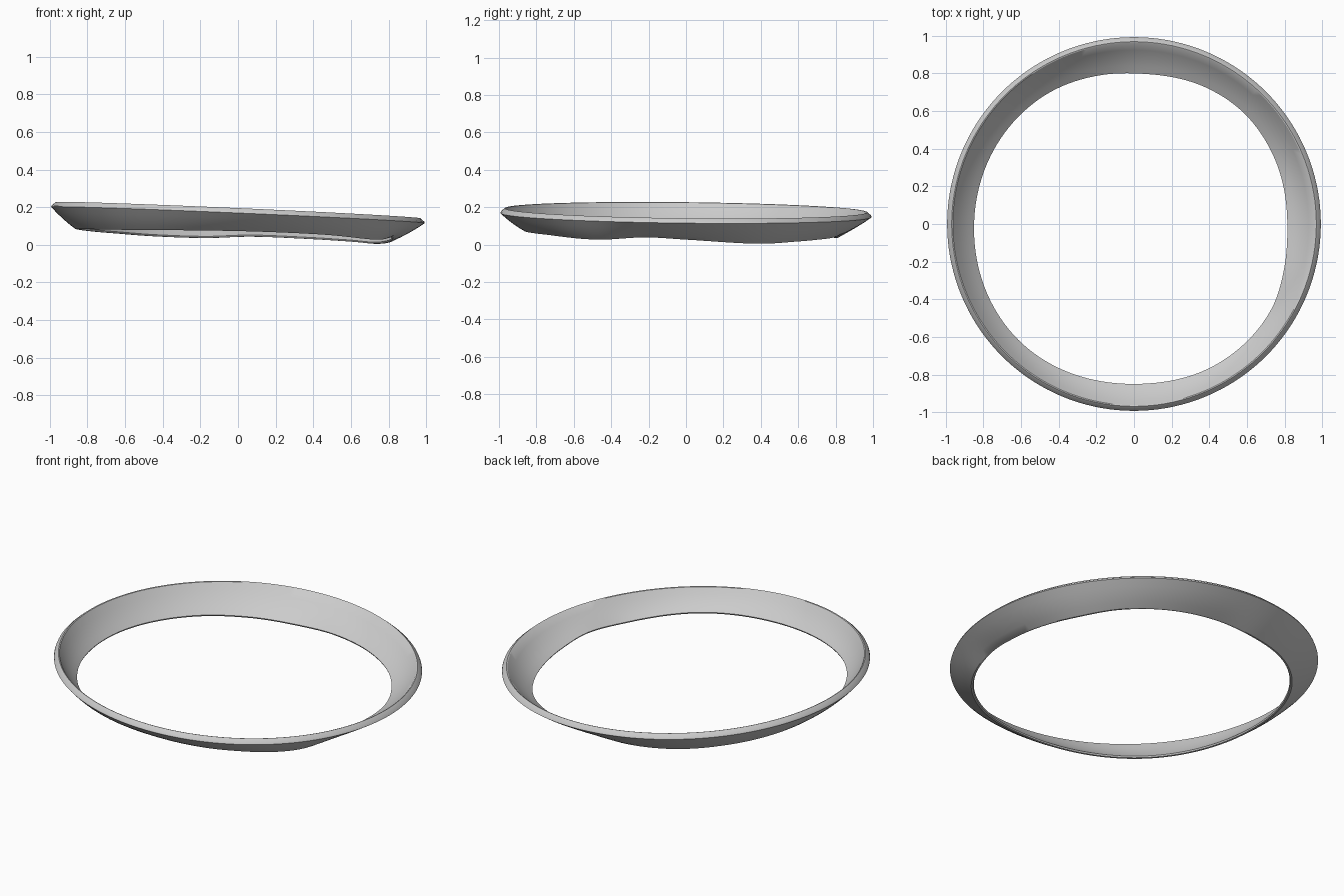
import bpy, bmesh, math

if "Cube" in bpy.data.objects:
    bpy.data.objects.remove(bpy.data.objects["Cube"])

STEPS = 144

# lower edge of the ring: angle in degrees, radius, height
LOWER = [(0, .815, .027), (27, .825, .005), (45, .83, .017), (62, .82, .03), (85, .80, .043),
         (102, .81, .036), (122, .83, .045), (142, .84, .062), (180, .85, .084), (225, .87, .08),
         (270, .85, .073), (300, .865, .055), (327, .86, .027), (345, .83, .039)]


def lower_edge(deg):
    """Smooth cyclic interpolation of the wavy lower edge."""
    n = len(LOWER)
    i = max(k for k in range(n) if LOWER[k][0] <= deg)
    pts = []
    for k in range(i - 1, i + 3):
        a, r, z = LOWER[k % n]
        pts.append((a + 360 * (k // n), r, z))
    p0, p1, p2, p3 = pts
    span = p2[0] - p1[0]
    t = (deg - p1[0]) / span
    out = []
    for c in (1, 2):
        m1 = (p2[c] - p0[c]) / (p2[0] - p0[0]) * span
        m2 = (p3[c] - p1[c]) / (p3[0] - p1[0]) * span
        out.append((2*t**3 - 3*t**2 + 1) * p1[c] + (t**3 - 2*t**2 + t) * m1
                   + (3*t**2 - 2*t**3) * p2[c] + (t**3 - t**2) * m2)
    return out


def section(deg):
    """Closed cross-section: outer rim, slanted lip, inside wall, lower edge, outside wall."""
    a = math.radians(deg)
    x, y = math.cos(a), math.sin(a)
    rim_r, rim_z = .993, .158 - .043 * x - .011 * y
    low_r, low_z = lower_edge(deg)
    top_r, top_z = rim_r - .027, rim_z + .026
    in_r, in_z = low_r, low_z + .009
    out_r, out_z = low_r + .014, low_z
    prof = [(rim_r, rim_z), (rim_r - .003, rim_z + .008), (top_r + .003, top_z), (top_r - .003, top_z - .002)]
    # walls bow slightly downwards, like a shallow dish
    for t in (.25, .5, .75):
        sag = .010 * 4 * t * (1 - t)
        prof.append((top_r + (in_r - top_r) * t, top_z + (in_z - top_z) * t - sag))
    prof += [(in_r, in_z), (low_r + .004, low_z + .001), (out_r, out_z)]
    for t in (.25, .5, .75):
        sag = .006 * 4 * t * (1 - t)
        prof.append((out_r + (rim_r - out_r) * t, out_z + (rim_z - out_z) * t - sag))
    return [(r * x, r * y, z) for r, z in prof]


# dished ring with a slanted lip
bm = bmesh.new()
rings = [[bm.verts.new(p) for p in section(360 * i / STEPS)] for i in range(STEPS)]
for i in range(STEPS):
    a, b = rings[i], rings[(i + 1) % STEPS]
    n = len(a)
    for j in range(n):
        k = (j + 1) % n
        bm.faces.new((a[j], b[j], b[k], a[k]))
bmesh.ops.recalc_face_normals(bm, faces=bm.faces)
mesh = bpy.data.meshes.new("dished_ring")
bm.to_mesh(mesh)
bm.free()
ring = bpy.data.objects.new("dished_ring", mesh)
bpy.context.collection.objects.link(ring)

grey = bpy.data.materials.new("light_grey")
grey.diffuse_color = (.6, .6, .6, 1)
grey.use_nodes = True
grey.node_tree.nodes["Principled BSDF"].inputs["Base Color"].default_value = grey.diffuse_color
mesh.materials.append(grey)

# smooth walls, crisp rim edges
bpy.context.view_layer.objects.active = ring
ring.select_set(True)
bpy.ops.object.shade_smooth_by_angle(angle=math.radians(30))
